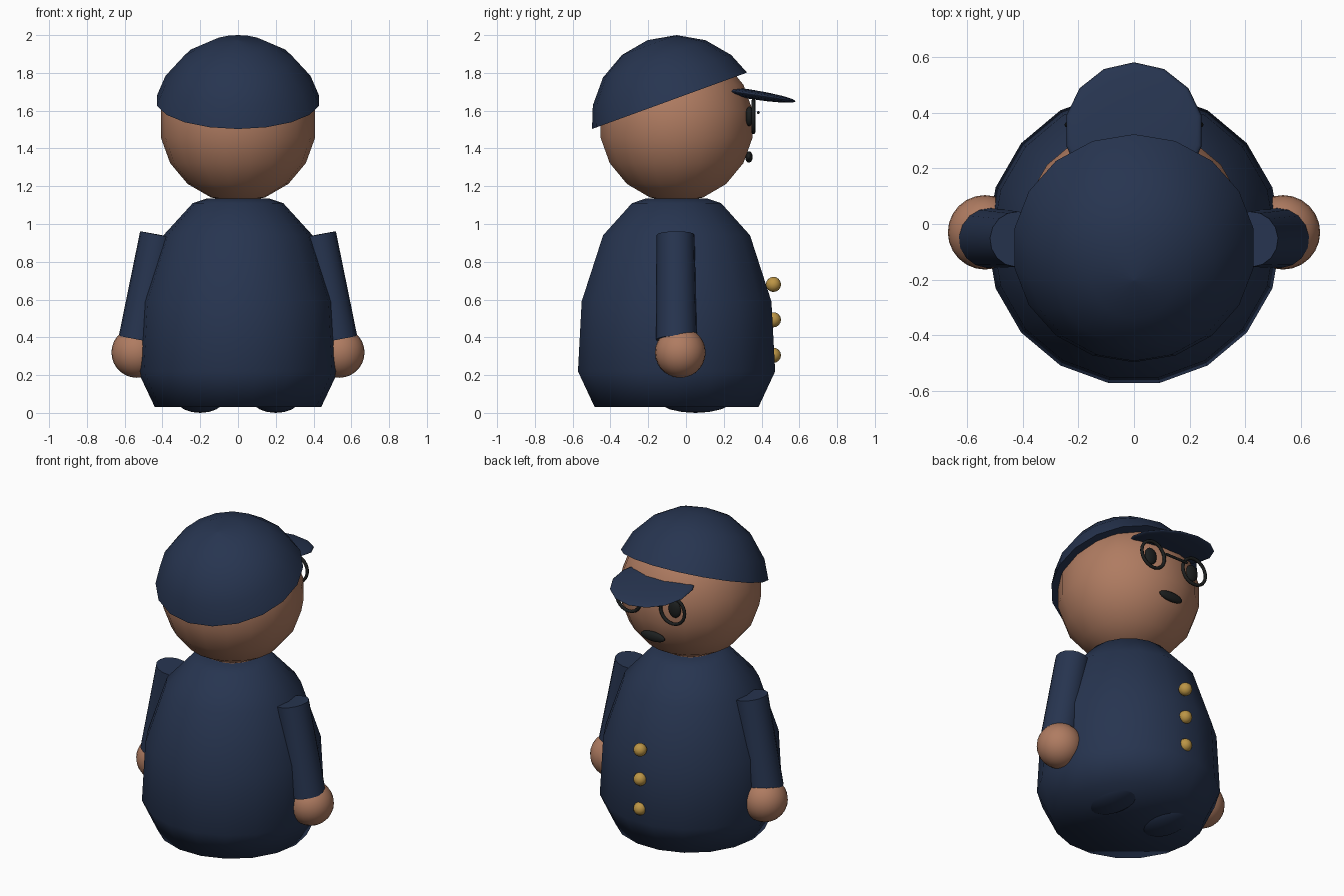
import bpy
from math import radians, sin, cos, pi
from mathutils import Vector

cube = bpy.data.objects.get("Cube")
if cube:
    bpy.data.objects.remove(cube, do_unlink=True)


def material(name, color, roughness=0.6):
    m = bpy.data.materials.new(name)
    m.use_nodes = True
    m.diffuse_color = (*color, 1)
    bsdf = m.node_tree.nodes["Principled BSDF"]
    bsdf.inputs["Base Color"].default_value = (*color, 1)
    bsdf.inputs["Roughness"].default_value = roughness
    return m


NAVY = material("navy cloth", (0.02, 0.035, 0.08))
SKIN = material("brown skin", (0.43, 0.2, 0.12))
GOLD = material("gold", (0.5, 0.3, 0.06))
BLACK = material("black", (0.012, 0.014, 0.014))


def finish(obj, name, mat):
    """Name, colour and smooth an object."""
    obj.name = obj.data.name = name
    obj.data.materials.clear()
    obj.data.materials.append(mat)
    bpy.ops.object.select_all(action="DESELECT")
    obj.select_set(True)
    bpy.context.view_layer.objects.active = obj
    bpy.ops.object.shade_smooth_by_angle(angle=radians(70))
    return obj


def ball(name, loc, radii, mat, segments=18, rings=9, rot=(0, 0, 0)):
    bpy.ops.mesh.primitive_uv_sphere_add(segments=segments, ring_count=rings,
                                         radius=1, location=loc, rotation=rot)
    obj = bpy.context.object
    obj.scale = radii
    return finish(obj, name, mat)


def lathe(name, profile, loc, mat, segments=18, phase=0.0, rot=(0, 0, 0)):
    """Revolve (radius, height) points, bottom to top, with closed ends."""
    verts, faces = [], []
    for r, z in profile:
        for i in range(segments):
            a = phase + 2 * pi * i / segments
            verts.append((r * cos(a), r * sin(a), z))
    for k in range(len(profile) - 1):
        for i in range(segments):
            j = (i + 1) % segments
            a, b = k * segments, (k + 1) * segments
            faces.append((a + i, a + j, b + j, b + i))
    faces.append(tuple(reversed(range(segments))))
    faces.append(tuple(range(len(verts) - segments, len(verts))))
    mesh = bpy.data.meshes.new(name)
    mesh.from_pydata(verts, [], faces)
    obj = bpy.data.objects.new(name, mesh)
    bpy.context.collection.objects.link(obj)
    obj.location, obj.rotation_euler = loc, rot
    return finish(obj, name, mat)


def cone(name, start, end, r1, r2, mat, segments=16):
    """Tapered rod between two points."""
    a, b = Vector(start), Vector(end)
    bpy.ops.mesh.primitive_cone_add(vertices=segments, radius1=r1, radius2=r2,
                                    depth=(b - a).length, location=(a + b) / 2)
    obj = bpy.context.object
    obj.rotation_euler = (b - a).to_track_quat("Z", "Y").to_euler()
    return finish(obj, name, mat)


# Coat body
lathe("body", [(0.44, 0.03), (0.53, 0.22), (0.51, 0.59), (0.395, 0.94),
               (0.24, 1.11), (0.165, 1.135)], (0, -0.05, 0), NAVY)

# Head
ball("head", (0, -0.05, 1.53), (0.415,) * 3, SKIN, rot=(0, 0, pi / 2))

# Tilted cap dome, built from the rim up to the crown
dome = [(0.45 * sin(radians(a)), 0.45 * cos(radians(a))) for a in (76, 60, 40, 20, 0.2)]
lathe("cap", dome, (0, -0.05, 1.55), NAVY, phase=pi / 2, rot=(radians(20), 0, 0))

# Visor
ball("visor", (0, 0.335, 1.688), (0.25, 0.25, 0.025), NAVY, 14, 8,
     rot=(radians(-9), 0, pi / 2 - pi / 2))

# Paired parts
for side, s in (("left", 1), ("right", -1)):
    cone(side + "_arm", (s * 0.525, -0.05, 0.388), (s * 0.42, -0.055, 0.943),
         0.108, 0.1, NAVY)
    ball(side + "_hand", (s * 0.536, -0.03, 0.32), (0.134,) * 3, SKIN, 24, 14)
    ball(side + "_foot", (s * 0.2, 0.05, 0.08), (0.135, 0.21, 0.08), NAVY)
    ball(side + "_eye", (s * 0.155, 0.335, 1.57), (0.042, 0.02, 0.053), BLACK)
    bpy.ops.mesh.primitive_torus_add(major_segments=24, minor_segments=8,
                                     major_radius=0.085, minor_radius=0.01,
                                     location=(s * 0.155, 0.357, 1.57),
                                     rotation=(pi / 2, 0, 0))
    finish(bpy.context.object, side + "_glasses_rim", BLACK)

# Glasses bridge and mouth
cone("glasses_bridge", (-0.08, 0.383, 1.59), (0.08, 0.383, 1.59), 0.008, 0.008, BLACK, 8)
ball("mouth", (0, 0.333, 1.355), (0.085, 0.02, 0.03), BLACK)

# Coat buttons
for n, z in enumerate((0.68, 0.493, 0.305)):
    ball("button_%d" % (n + 1), (0, 0.463, z), (0.04,) * 3, GOLD, 14, 8)
